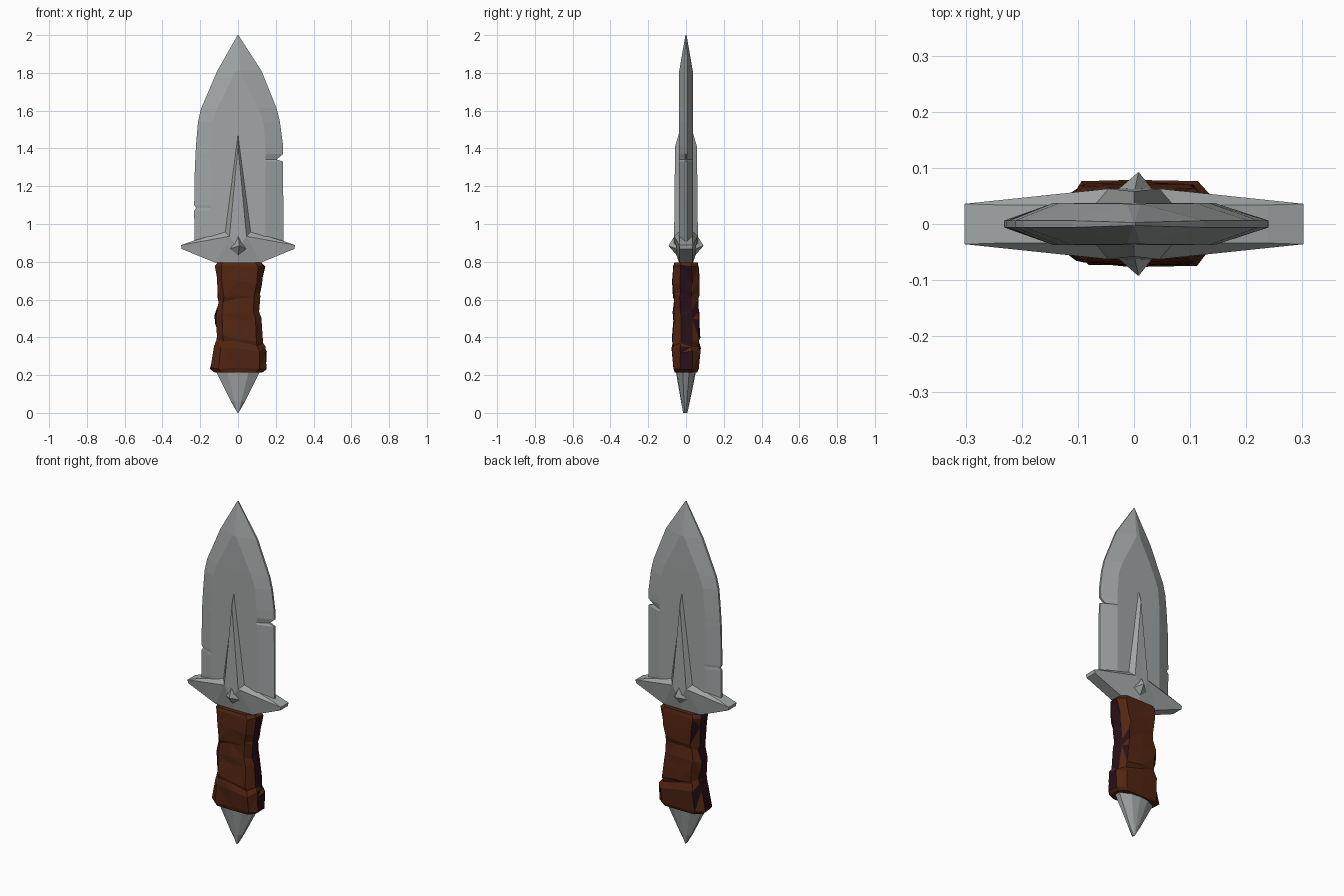
import bpy, bmesh, random
from mathutils import Vector

random.seed(4)


def material(name, rgb):
    m = bpy.data.materials.new(name)
    m.diffuse_color = (*rgb, 1)
    return m


STEEL = material("steel grey", (0.36, 0.38, 0.38))
LEATHER = material("brown leather", (0.085, 0.019, 0.006))
DARK = material("dark leather", (0.022, 0.005, 0.009))


def finish(bm, name, *mats):
    bmesh.ops.remove_doubles(bm, verts=bm.verts, dist=0.0005)
    bmesh.ops.recalc_face_normals(bm, faces=bm.faces)
    me = bpy.data.meshes.new(name)
    bm.to_mesh(me)
    bm.free()
    for m in mats:
        me.materials.append(m)
    ob = bpy.data.objects.new(name, me)
    bpy.context.collection.objects.link(ob)
    return ob


def loft(rings):
    """Skin a stack of equal-length closed rings and cap both ends."""
    bm = bmesh.new()
    vs = [[bm.verts.new(p) for p in r] for r in rings]
    n = len(vs[0])
    for a, b in zip(vs, vs[1:]):
        for i in range(n):
            j = (i + 1) % n
            bm.faces.new((a[i], a[j], b[j], b[i]))
    bm.faces.new(vs[0][::-1])
    bm.faces.new(vs[-1])
    return bm


# Blade: z, left edge, right edge, half width of flat, half thickness
e = 0.006
blade = [
    (0.86, -0.23, 0.24, 0.145, 0.037), (1.07, -0.232, 0.24, 0.145, 0.037),
    (1.085, -0.222, 0.24, 0.145, 0.037), (1.10, -0.232, 0.24, 0.145, 0.037),
    (1.33, -0.228, 0.238, 0.145, 0.037), (1.342, -0.226, 0.205, 0.145, 0.037),
    (1.37, -0.225, 0.238, 0.145, 0.037), (1.42, -0.222, 0.238, 0.145, 0.037),
    (1.54, -0.212, 0.222, 0.135, 0.037), (1.61, -0.196, 0.205, 0.11, 0.037),
    (1.81, -0.11, 0.125, 0.012, 0.036), (2.0, -0.002, 0.002, 0.001, 0.003)]
rings = []
for z, l, r, f, t in blade:
    k = min(e, t * 0.9)
    rings.append([(l, -k, z), (-f, -t, z), (f, -t, z), (r, -k, z),
                  (r, k, z), (f, t, z), (-f, t, z), (l, k, z)])
finish(loft(rings), "blade", STEEL)

# Guard: one quarter, repeated over both mirror planes
O = [(0, 0.034, 1.49), (0.07, 0.034, 0.96), (0.24, 0.034, 0.91), (0.302, 0.036, 0.888),
     (0.298, 0.034, 0.868), (0.12, 0.035, 0.795), (0, 0.037, 0.795)]
I0, I1, C = (0, 0.058, 1.41), (0.045, 0.063, 0.935), (0, 0.063, 0.87)
quarter = [(O[0], O[1], I1, I0), (O[1], O[2], O[3], I1), (I0, I1, C),
           (I1, O[3], O[4], O[5]), (I1, O[5], O[6], C)]
bm = bmesh.new()
for sx in (1, -1):
    for sy in (1, -1):
        for face in quarter:
            bm.faces.new([bm.verts.new((x * sx, y * sy, z)) for x, y, z in face])
    for a, b in zip(O, O[1:]):
        bm.faces.new([bm.verts.new(p) for p in (
            (a[0] * sx, a[1], a[2]), (b[0] * sx, b[1], b[2]),
            (b[0] * sx, -b[1], b[2]), (a[0] * sx, -a[1], a[2]))])
finish(bm, "guard", STEEL)

# Pyramid studs on both faces of the guard
for s, name in ((-1, "front_stud"), (1, "back_stud")):
    base = [(-0.042, s * 0.05, 0.868), (0, s * 0.05, 0.835),
            (0.042, s * 0.05, 0.868), (0, s * 0.055, 0.945)]
    tip = [(x * 0.02 + 0.008, s * 0.092, 0.885 + (z - 0.885) * 0.02) for x, y, z in base]
    finish(loft([base, tip]), name, STEEL)

# Wrapped grip: z, left, right, half thickness, tilt of the ring
grip = [
    (0.215, -0.125, 0.13, 0.058, 0.0), (0.235, -0.145, 0.15, 0.066, 0.0),
    (0.34, -0.125, 0.15, 0.072, -0.12), (0.375, -0.112, 0.14, 0.064, -0.15),
    (0.395, -0.108, 0.136, 0.071, -0.15), (0.49, -0.115, 0.118, 0.067, 0.1),
    (0.53, -0.12, 0.112, 0.066, 0.1), (0.60, -0.106, 0.115, 0.062, 0.1),
    (0.625, -0.104, 0.114, 0.069, 0.1), (0.70, -0.116, 0.128, 0.068, -0.15),
    (0.775, -0.125, 0.14, 0.066, 0.0), (0.795, -0.11, 0.125, 0.06, 0.0)]
rings = []
for k, (z, l, r, t, tilt) in enumerate(grip):
    pts = [(l, -0.03), (l * 0.74, -t), (0, -t * 1.03), (r * 0.74, -t), (r, -0.03),
           (r, 0.03), (r * 0.74, t), (0, t * 1.03), (l * 0.74, t), (l, 0.03)]
    j = 0.006 if 0 < k < len(grip) - 1 else 0
    rings.append([(x + random.uniform(-j, j), y + random.uniform(-j, j) * 0.8,
                   z + tilt * x + random.uniform(-j, j)) for x, y in pts])
bm = loft(rings)
bmesh.ops.triangulate(bm, faces=[f for f in bm.faces if len(f.verts) == 4])
grip_ob = finish(bm, "grip", LEATHER, DARK)
for p in grip_ob.data.polygons:
    p.material_index = int(abs(p.normal.x) > 0.86)

# Pointed pommel
section = [(-0.125, -0.018), (-0.06, -0.05), (0.0, -0.056), (0.06, -0.05), (0.125, -0.018),
           (0.125, 0.018), (0.06, 0.05), (0.0, 0.056), (-0.06, 0.05), (-0.125, 0.018)]
levels = [(0.0, 0.02, 0.2, -0.004), (0.06, 0.30, 0.42, -0.003), (0.235, 1.0, 1.0, 0.0)]
finish(loft([[(x * kx, y * ky + dy, z) for x, y in section]
             for z, kx, ky, dy in levels]), "pommel", STEEL)
